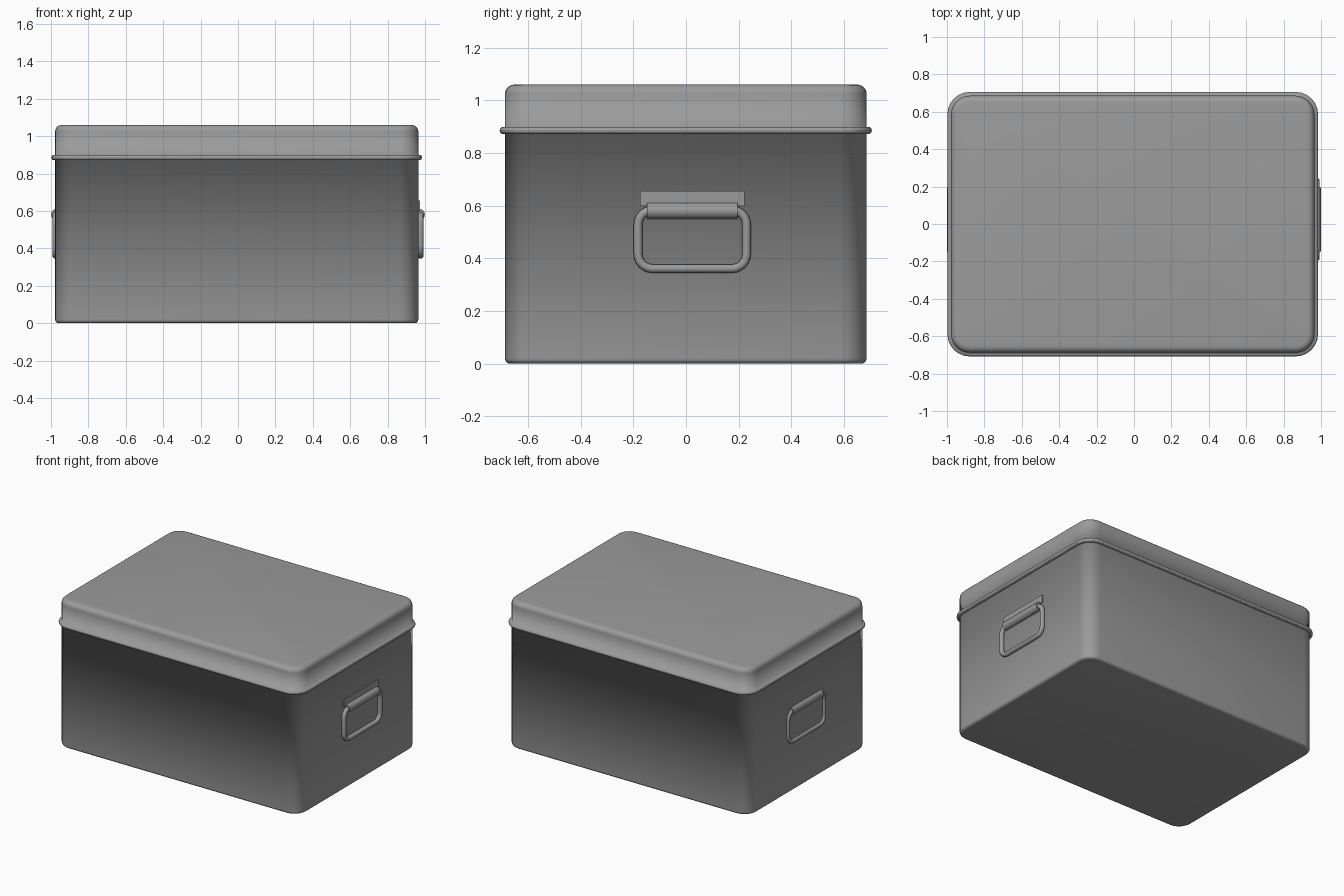
import bpy, bmesh, math

if "Cube" in bpy.data.objects:
    bpy.data.objects.remove(bpy.data.objects["Cube"])

CX, CY = -0.007, -0.001      # centre of the box body
HY = 0.024                   # centre of the handles along y

metal = bpy.data.materials.new("dark_metal")
metal.diffuse_color = (0.33, 0.33, 0.33, 1)
metal.use_nodes = True
metal.node_tree.nodes["Principled BSDF"].inputs["Base Color"].default_value = metal.diffuse_color


def rounded_rect(cx, cy, hx, hy, r, seg):
    """Corner-rounded rectangle outline, counter-clockwise."""
    pts = []
    for sx, sy, a0 in ((1, 1, 0), (-1, 1, 90), (-1, -1, 180), (1, -1, 270)):
        for i in range(seg + 1):
            a = math.radians(a0 + 90 * i / seg)
            pts.append((cx + sx * (hx - r) + r * math.cos(a),
                        cy + sy * (hy - r) + r * math.sin(a)))
    return pts


def finish(name, bm, angle=40):
    bmesh.ops.recalc_face_normals(bm, faces=bm.faces)
    me = bpy.data.meshes.new(name)
    bm.to_mesh(me)
    bm.free()
    me.materials.append(metal)
    ob = bpy.data.objects.new(name, me)
    bpy.context.collection.objects.link(ob)
    bpy.ops.object.select_all(action='DESELECT')
    ob.select_set(True)
    bpy.context.view_layer.objects.active = ob
    bpy.ops.object.shade_smooth_by_angle(angle=math.radians(angle))
    return ob


def bridge(bm, a, b):
    for i in range(len(a)):
        j = (i + 1) % len(a)
        bm.faces.new((a[i], a[j], b[j], b[i]))


def loft(name, profile, hx, hy, r, seg=6):
    """Stack rounded rectangles; profile holds (inset, z) pairs."""
    bm = bmesh.new()
    rings = [[bm.verts.new((x, y, z)) for x, y in
              rounded_rect(CX, CY, hx - d, hy - d, r - d, seg)] for d, z in profile]
    for a, b in zip(rings, rings[1:]):
        bridge(bm, a, b)
    bm.faces.new(rings[0])
    bm.faces.new(rings[-1])
    return finish(name, bm, 120)


def arc(r, z, sign, n=5):
    """Quarter-round edge profile ending at height z."""
    return [(r * (1 - math.cos(math.pi / 2 * i / n)),
             z + sign * r * (math.sin(math.pi / 2 * i / n) - 1)) for i in range(n + 1)]


# box body, its top edge flared out softly under the lid
loft("box_body", arc(0.02, 0.0, -1)[::-1] + [(0, 0.874), (-0.016, 0.876)],
     0.971, 0.687, 0.10)

# lid with a rolled rim along its lower edge
rim = [(-0.006 - 0.014 * math.cos(a), 0.886 + 0.014 * math.sin(a))
       for a in (math.radians(-90 + 22.5 * i) for i in range(8))]
loft("lid", rim + [(0, 0.898)] + arc(0.035, 1.06, 1), 0.971, 0.687, 0.10)

for side, s in (("right", 1), ("left", -1)):
    # carrying ring: round tube along a rounded rectangle
    bm = bmesh.new()
    rings = []
    for k in range(10):
        a = math.tau * k / 10
        d = 0.0165 * math.cos(a)
        rings.append([bm.verts.new((s * (0.976 + 0.0165 * math.sin(a)), y, z)) for y, z in
                      rounded_rect(HY, 0.472, 0.206 + d, 0.111 + d, 0.055 + d, 6)])
    for k in range(10):
        bridge(bm, rings[k], rings[(k + 1) % 10])
    finish(side + "_handle_ring", bm)

    # rolled clip holding the top bar
    bm = bmesh.new()
    ends = [[bm.verts.new((s * (0.968 + 0.031 * math.cos(math.tau * i / 16)), y,
                           0.581 + 0.031 * math.sin(math.tau * i / 16)))
             for i in range(16)] for y in (HY - 0.172, HY + 0.172)]
    bridge(bm, *ends)
    for e in ends:
        bm.faces.new(e)
    finish(side + "_handle_clip", bm)

    # thin mounting plate above the clip
    bm = bmesh.new()
    bmesh.ops.create_cube(bm, size=1)
    for v in bm.verts:
        v.co = (s * (0.962 + v.co.x * 0.02), HY + v.co.y * 0.396, 0.627 + v.co.z * 0.056)
    finish(side + "_handle_plate", bm)
